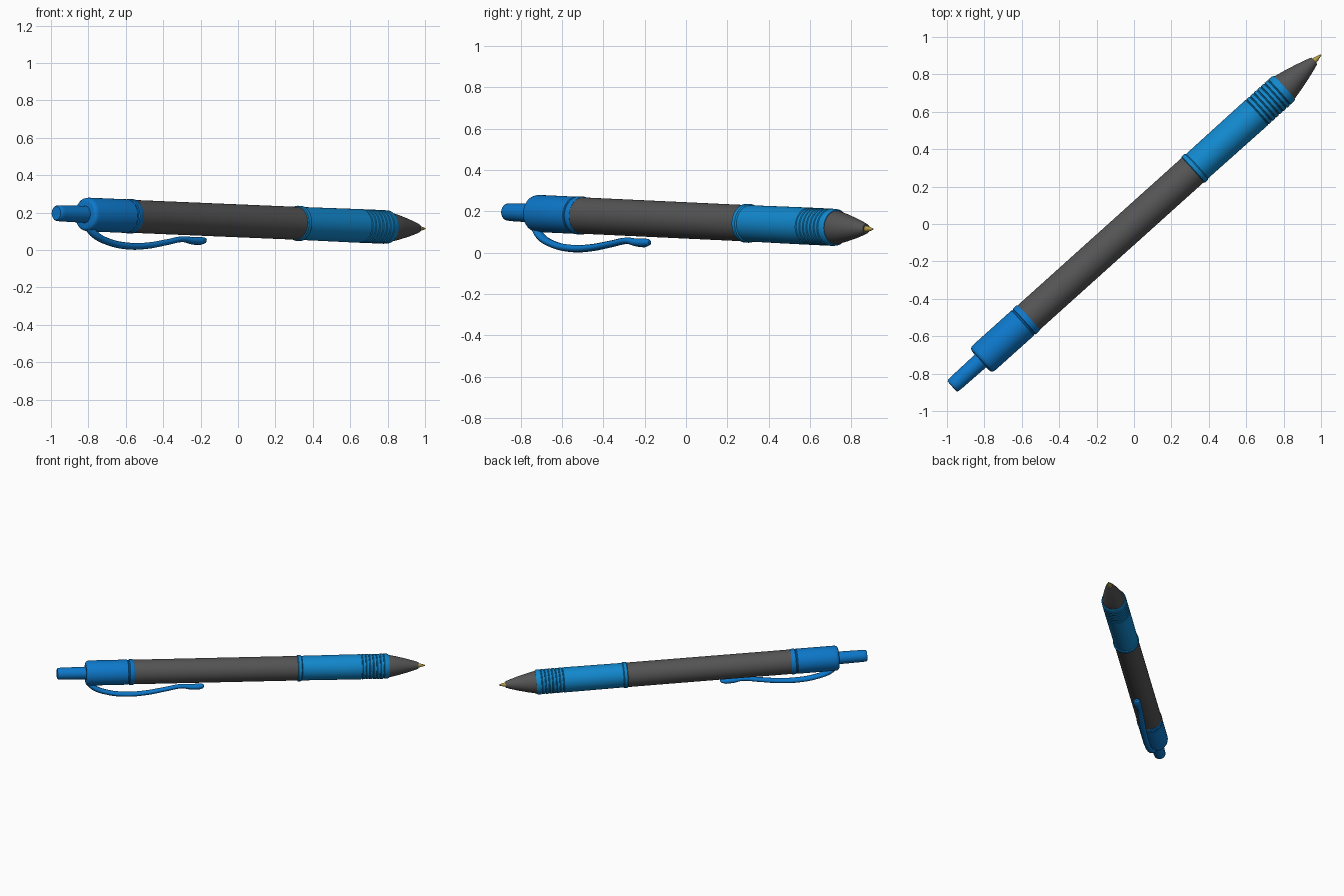
import bpy, bmesh, math
from mathutils import Matrix, Vector

if "Cube" in bpy.data.objects:
    bpy.data.objects.remove(bpy.data.objects["Cube"])


def material(name, rgb):
    m = bpy.data.materials.new(name)
    m.use_nodes = True
    m.diffuse_color = (*rgb, 1)
    m.node_tree.nodes["Principled BSDF"].inputs["Base Color"].default_value = (*rgb, 1)
    return m


BLUE = material("cap blue", (0.004, 0.19, 0.6))
GRIP = material("grip blue", (0.006, 0.25, 0.62))
GREY = material("dark grey", (0.09, 0.09, 0.09))
GOLD = material("brass", (0.45, 0.33, 0.06))

# Pen frame: local x runs from the button end to the writing tip
tail, tip = Vector((-0.972, -0.868, 0.197)), Vector((1.0, 0.905, 0.114))
axis = (tip - tail).normalized()
side = Vector((0, 0, 1)).cross(axis).normalized()
up = axis.cross(side)
FRAME = Matrix.Translation(tail) @ Matrix((axis, side, up)).transposed().to_4x4()
LENGTH = (tip - tail).length


def finish(ob, mat, angle=35):
    ob.data.materials.append(mat)
    bpy.ops.object.select_all(action="DESELECT")
    ob.select_set(True)
    bpy.context.view_layer.objects.active = ob
    bpy.ops.object.shade_smooth_by_angle(angle=math.radians(angle))


def lathe(name, profile, mat, steps=48):
    """Spin (distance along pen, radius) points about the pen axis."""
    bm = bmesh.new()
    pts = [(profile[0][0], 0)] + profile + [(profile[-1][0], 0)]
    verts = [bm.verts.new((s, 0, r)) for s, r in pts]
    edges = [bm.edges.new(pair) for pair in zip(verts, verts[1:])]
    bmesh.ops.spin(bm, geom=verts + edges, cent=(0, 0, 0), axis=(1, 0, 0),
                   angle=math.tau, steps=steps)
    bmesh.ops.remove_doubles(bm, verts=bm.verts, dist=1e-5)
    bmesh.ops.recalc_face_normals(bm, faces=bm.faces)
    me = bpy.data.meshes.new(name)
    bm.to_mesh(me)
    bm.free()
    ob = bpy.data.objects.new(name, me)
    bpy.context.collection.objects.link(ob)
    ob.matrix_world = FRAME
    finish(ob, mat)


# Push button and cap with its end band
lathe("push_button", [(0, 0.036), (0.006, 0.041), (0.03, 0.043), (0.25, 0.046)], BLUE)
lathe("cap", [(0.205, 0.07), (0.208, 0.08), (0.216, 0.087), (0.23, 0.09), (0.505, 0.09),
              (0.509, 0.087), (0.515, 0.087), (0.519, 0.092), (0.545, 0.092),
              (0.55, 0.089)], BLUE)

# Barrel
lathe("barrel", [(0.53, 0.088), (1.75, 0.088)], GREY)

# Grip with a raised collar and a row of grooves near the tip
grip = [(1.73, 0.089), (1.734, 0.094), (1.756, 0.094), (1.762, 0.088), (1.95, 0.089),
        (2.17, 0.09)]
for i in range(7):
    s = 2.19 + i * 0.026
    grip += [(s, 0.09), (s + 0.003, 0.086), (s + 0.006, 0.086), (s + 0.009, 0.09)]
grip += [(2.38, 0.089), (2.39, 0.084)]
lathe("grip", grip, GRIP)

# Nose cone and writing point
lathe("nose_cone", [(2.37, 0.081), (2.39, 0.081), (2.45, 0.068), (2.52, 0.05),
                    (2.58, 0.032), (2.605, 0.023)], GREY)
lathe("writing_point", [(2.59, 0.016), (2.615, 0.014), (2.645, 0.006), (LENGTH, 0.003)], GOLD)

# Pocket clip: a tapered sweep hanging under the cap, slightly rolled
path = [(0.225, 0.07, 1.1), (0.265, 0.108, 1.1), (0.36, 0.145, 1), (0.5, 0.163, 1),
        (0.64, 0.156, 0.95), (0.78, 0.133, 0.9), (0.9, 0.113, 0.85), (0.965, 0.119, 1.1),
        (1.02, 0.119, 1.2), (1.05, 0.115, 0.9), (1.06, 0.114, 0.4)]
curve = bpy.data.curves.new("pocket_clip", "CURVE")
curve.dimensions = "3D"
curve.bevel_depth = 0.018
curve.bevel_resolution = 3
curve.resolution_u = 6
curve.use_fill_caps = True
spline = curve.splines.new("BEZIER")
spline.bezier_points.add(len(path) - 1)
for point, (s, depth, radius) in zip(spline.bezier_points, path):
    point.co = (s, 0, -depth)
    point.radius = radius
    point.handle_left_type = point.handle_right_type = "AUTO"
clip = bpy.data.objects.new("pocket_clip", curve)
bpy.context.collection.objects.link(clip)
clip.matrix_world = FRAME @ Matrix.Rotation(math.radians(-10), 4, "X") @ Matrix.Diagonal((1, 1.3, 1, 1))
bpy.ops.object.select_all(action="DESELECT")
clip.select_set(True)
bpy.context.view_layer.objects.active = clip
bpy.ops.object.convert(target="MESH")
finish(bpy.context.view_layer.objects.active, BLUE, 50)
